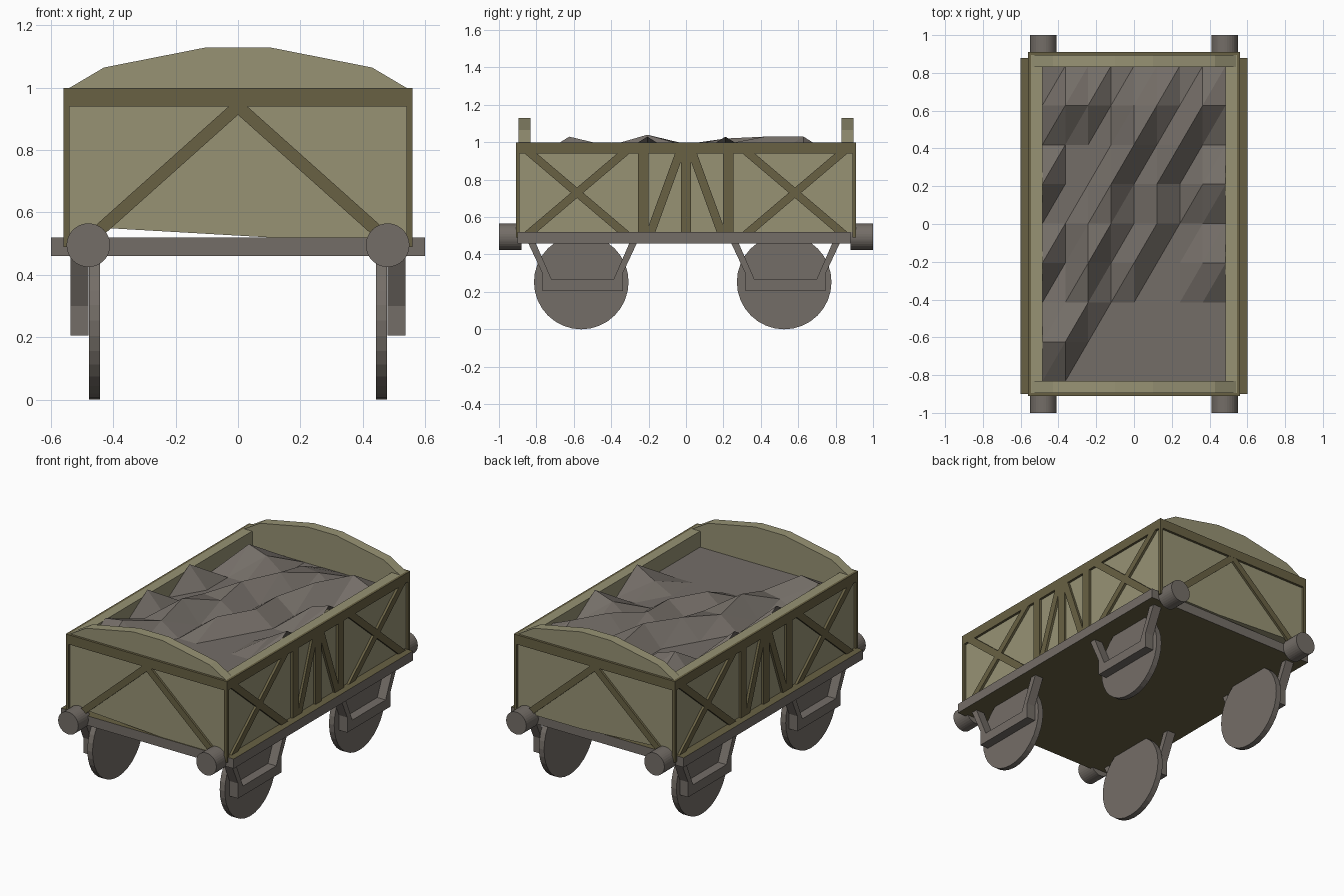
import bpy, bmesh, math
from mathutils import Matrix

cube = bpy.data.objects.get("Cube")
if cube:
    bpy.data.objects.remove(cube, do_unlink=True)


def material(name, rgb):
    mat = bpy.data.materials.new(name)
    mat.use_nodes = True
    color = (*rgb, 1)
    mat.diffuse_color = color
    mat.node_tree.nodes["Principled BSDF"].inputs["Base Color"].default_value = color
    return mat


OLIVE = material("olive panel", (.31, .29, .175))
BROWN = material("dark olive frame", (.14, .12, .057))
GREY = material("warm grey", (.175, .155, .137))


def finish(name, bm, *mats):
    bmesh.ops.recalc_face_normals(bm, faces=bm.faces)
    mesh = bpy.data.meshes.new(name)
    bm.to_mesh(mesh)
    bm.free()
    obj = bpy.data.objects.new(name, mesh)
    for m in mats:
        mesh.materials.append(m)
    bpy.context.collection.objects.link(obj)
    return obj


def prism(name, outline, axis, a, b, mat):
    """Extrude an upright outline along x or y from a to b."""
    bm = bmesh.new()

    def place(u, z, d):
        return (d, u, z) if axis == "x" else (u, d, z)

    near = [bm.verts.new(place(u, z, a)) for u, z in outline]
    far = [bm.verts.new(place(u, z, b)) for u, z in outline]
    bm.faces.new(near)
    bm.faces.new(far[::-1])
    for i in range(len(near)):
        k = (i + 1) % len(near)
        bm.faces.new((near[i], far[i], far[k], near[k]))
    return finish(name, bm, mat)


def rect(u0, u1, z0, z1):
    return [(u0, z0), (u1, z0), (u1, z1), (u0, z1)]


def strut(u0, z0, u1, z1, h):
    """Slanted bar outline with level ends, h is half its level width."""
    return [(u0 - h, z0), (u0 + h, z0), (u1 + h, z1), (u1 - h, z1)]


def disc(name, axis, center, radius, depth):
    bm = bmesh.new()
    turn = Matrix.Rotation(math.pi / 2, 4, "Y" if axis == "x" else "X")
    bmesh.ops.create_cone(bm, cap_ends=True, segments=32, radius1=radius,
                          radius2=radius, depth=depth,
                          matrix=Matrix.Translation(center) @ turn)
    return finish(name, bm, GREY)


# Floor plate: grey edges, dark top and underside
FLOOR, RAIL, TOP = .52, .94, 1.0
plate = prism("floor_plate", rect(-.9, .88, .46, FLOOR), "x", -.6, .6, GREY)
plate.data.materials.append(BROWN)
for face in plate.data.polygons:
    face.material_index = int(abs(face.normal.z) > .5)

# Side walls with their bracing
for side, s in (("right", -1), ("left", 1)):
    prism(side + "_wall", rect(-.895, .895, FLOOR, TOP), "x", s * .485, s * .545, OLIVE)
    prism(side + "_top_rail", rect(-.91, .91, RAIL, TOP), "x", s * .545, s * .56, BROWN)
    for y in (-.228, 0, .225):
        prism(side + "_post", rect(y - .028, y + .028, FLOOR, RAIL), "x",
              s * .54, s * .56, BROWN)
    for e in (-1, 1):
        braces = {
            "_rising_brace": strut(e * .83, FLOOR, e * .335, RAIL, .033),
            "_falling_brace": strut(e * .335, FLOOR, e * .83, RAIL, .033),
            "_centre_brace": strut(e * .188, FLOOR, e * .035, RAIL, .024),
        }
        for label, outline in braces.items():
            prism(side + label, outline, "x", s * .54, s * .56, BROWN)

# End walls with raised arched boards and chevron bracing
half_arch = [(.54, TOP), (.43, 1.065), (.1, 1.13)]
arch = half_arch + [(-x, z) for x, z in reversed(half_arch)]
end_wall = [(-.545, .557), (.1, FLOOR), (.545, FLOOR), (.545, TOP), (-.545, TOP)]
for end, e in (("front", -1), ("back", 1)):
    prism(end + "_wall", end_wall, "y", e * .835, e * .895, OLIVE)
    prism(end + "_arched_board", arch, "y", e * .832, e * .895, OLIVE)
    prism(end + "_top_rail", rect(-.56, .56, RAIL, TOP), "y", e * .895, e * .91, BROWN)
    for s in (-1, 1):
        prism(end + "_corner_post", rect(s * .54, s * .56, .49, RAIL), "y",
              e * .89, e * .91, BROWN)
        prism(end + "_chevron_brace", strut(s * .47, FLOOR, 0, RAIL, .03), "y",
              e * .89, e * .909, BROWN)
        disc(end + "_buffer", "y", (s * .48, e * .94, .495), .07, .12)

# Wheels and the hangers outside them
half_hanger = [(.29, .46), (.215, .3), (.215, .205)]
inner_hanger = [(.165, .265), (.25, .46)]


def hanger_outline(y):
    outer = half_hanger + [(-u, z) for u, z in reversed(half_hanger)]
    inner = [(-u, z) for u, z in reversed(inner_hanger)] + inner_hanger
    return [(y + u, z) for u, z in outer + inner]


for end, y in (("front", -.56), ("back", .525)):
    for s in (-1, 1):
        disc(end + "_wheel", "x", (s * .46, y, .253), .253, .036)
        prism(end + "_wheel_hanger", hanger_outline(y + .007), "x",
              s * .48, s * .538, GREY)

# Lumpy load: a level grid with raised peaks, (column, row) to lift in cm
N = 8
peaks = {
    (0, 3): 13, (0, 5): 13, (8, 3): 13, (8, 5): 13,
    (0, 1): 11, (1, 1): 13, (1, 2): 6, (2, 2): 8, (2, 3): 14, (2, 4): 9,
    (3, 4): 8, (3, 5): 12, (4, 6): 13, (1, 7): 13, (2, 7): 9,
    (4, 7): 9, (5, 7): 8, (7, 7): 13, (8, 7): 8, (6, 6): 13,
    (5, 5): 9, (7, 5): 9, (4, 3): 9, (5, 4): 9, (7, 3): 6,
}
bm = bmesh.new()
grid = [[bm.verts.new((-.485 + .97 * i / N, -.833 + 1.67 * j / N,
                       .9 + peaks.get((i, j), 0) / 100))
         for j in range(N + 1)] for i in range(N + 1)]
for i in range(N):
    for j in range(N):
        a, b = grid[i][j], grid[i + 1][j + 1]
        bm.faces.new((a, grid[i + 1][j], b))
        bm.faces.new((a, b, grid[i][j + 1]))
finish("coal_load", bm, GREY)
